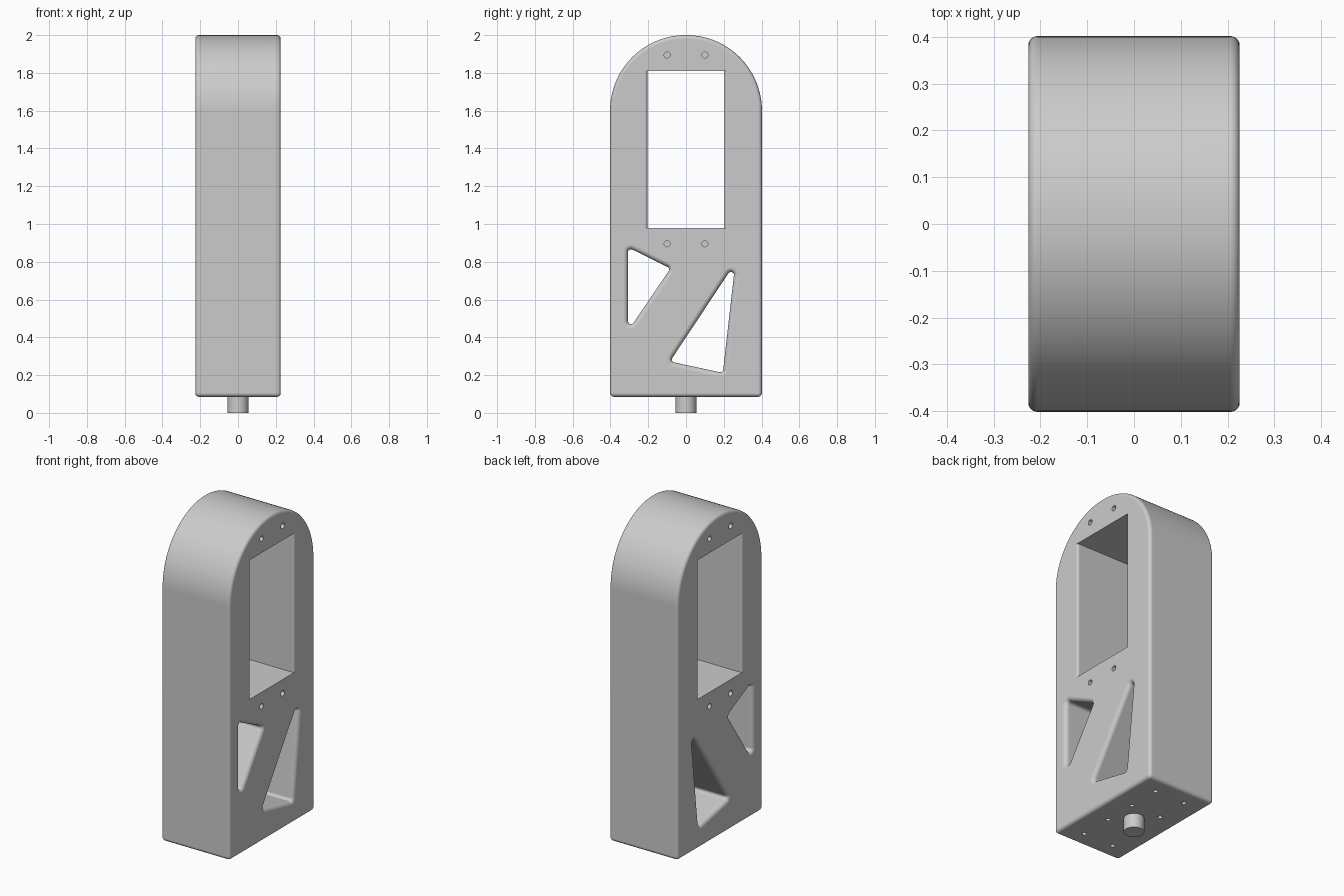
import bpy
import bmesh
from math import sin, cos, pi, atan2, sqrt
from mathutils import Vector, Matrix

if "Cube" in bpy.data.objects:
    bpy.data.objects.remove(bpy.data.objects["Cube"])

HALF_X, HALF_Y, BASE, TOP = 0.226, 0.402, 0.085, 2.0

grey = bpy.data.materials.new("plain grey")
grey.use_nodes = True
grey.diffuse_color = (0.6, 0.6, 0.6, 1)
grey.node_tree.nodes["Principled BSDF"].inputs["Base Color"].default_value = (0.6, 0.6, 0.6, 1)


def rounded(corners, grow=0.0):
    """Counter-clockwise (y, z, radius, steps) corners -> rounded outline, offset by grow."""
    out = []
    for i, (y, z, r, steps) in enumerate(corners):
        v = Vector((y, z))
        a = (v - Vector(corners[i - 1][:2])).normalized()
        b = (Vector(corners[(i + 1) % len(corners)][:2]) - v).normalized()
        half = (b - a).normalized()
        centre = v + half * r / sqrt((1 - a.dot(-b)) / 2)
        start = atan2(-a.x, a.y)
        turn = (atan2(-b.x, b.y) - start) % (2 * pi)
        for k in range(steps + 1):
            t = start + turn * k / steps
            out.append(centre + Vector((cos(t), sin(t))) * (r + grow))
    return out


def fillet(size, sign, steps=6):
    """Sections along x as (x, offset), rounding both side faces."""
    side = [(HALF_X - size + size * sin(t), sign * size * (1 - cos(t)))
            for t in (pi / 2 * k / steps for k in range(steps + 1))]
    return [(-x, d) for x, d in reversed(side)] + side


def overshoot(sections):
    d = sections[0][1]
    return [(-HALF_X - 0.05, d)] + sections + [(HALF_X + 0.05, d)]


def loft(bm, sections, outline):
    """Skin the outline through every section and cap the ends."""
    rings = [[bm.verts.new((x, p[0], p[1])) for p in outline(d)] for x, d in sections]
    for r0, r1 in zip(rings, rings[1:]):
        for i in range(len(r0)):
            j = (i + 1) % len(r0)
            bm.faces.new((r0[i], r0[j], r1[j], r1[i]))
    bm.faces.new(rings[0])
    bm.faces.new(rings[-1])


def cylinder(bm, centre, radius, depth, along_x=False, sides=16):
    turn = Matrix.Rotation(pi / 2, 4, 'Y') if along_x else Matrix()
    bmesh.ops.create_cone(bm, cap_ends=True, segments=sides, radius1=radius, radius2=radius,
                          depth=depth, matrix=Matrix.Translation(centre) @ turn)


def make_object(name, bm):
    bmesh.ops.recalc_face_normals(bm, faces=bm.faces)
    mesh = bpy.data.meshes.new(name)
    bm.to_mesh(mesh)
    bm.free()
    mesh.materials.append(grey)
    obj = bpy.data.objects.new(name, mesh)
    bpy.context.collection.objects.link(obj)
    return obj


# Arched housing with softened side edges
bm = bmesh.new()
arch = [(-HALF_Y, BASE, 0.021, 5), (HALF_Y, BASE, 0.021, 5),
        (HALF_Y, TOP, 0.4, 28), (-HALF_Y, TOP, 0.4, 28)]
loft(bm, fillet(0.02, -1), lambda d: rounded(arch, d))
housing = make_object("housing", bm)

# Openings: rectangular window and two rounded triangles
bm = bmesh.new()
loft(bm, overshoot(fillet(0.013, 1)),
     lambda d: [(-0.205 - d, 0.978), (0.205 + d, 0.978), (0.205 + d, 1.81), (-0.205 - d, 1.81)])
small_triangle = [(-0.307, 0.434), (-0.082, 0.765), (-0.307, 0.876)]
large_triangle = [(-0.085, 0.272), (0.195, 0.212), (0.261, 0.794)]
for tri in (small_triangle, large_triangle):
    corners = [(y, z, 0.016, 8) for y, z in tri]
    loft(bm, overshoot(fillet(0.025, 1)), lambda d: rounded(corners, d))

# Blind screw holes on both sides and underneath
for y in (-0.1, 0.1):
    for x in (-HALF_X, HALF_X):
        for z in (0.895, 1.895):
            cylinder(bm, (x, y, z), 0.016, 0.2, along_x=True)
for x in (-0.1, 0.1):
    for y in (-0.3, -0.1, 0.1, 0.3):
        cylinder(bm, (x, y, BASE), 0.013, 0.14)
cutter = make_object("opening_cutter", bm)
cutter.hide_render = True

cut = housing.modifiers.new("openings", 'BOOLEAN')
cut.operation = 'DIFFERENCE'
cut.solver = 'EXACT'
cut.object = cutter
bpy.context.view_layer.objects.active = housing
bpy.ops.object.modifier_apply(modifier=cut.name)
bpy.data.objects.remove(cutter)

# Mounting peg under the housing
bm = bmesh.new()
cylinder(bm, (0, 0, 0.05), 0.056, 0.1, sides=32)
peg = make_object("mounting_peg", bm)

# Smooth shading with crisp hard edges
for obj in (housing, peg):
    bpy.ops.object.select_all(action='DESELECT')
    obj.select_set(True)
    bpy.context.view_layer.objects.active = obj
    bpy.ops.object.shade_smooth_by_angle(angle=pi / 6)
    normals = obj.modifiers.new("even_shading", 'WEIGHTED_NORMAL')
    normals.keep_sharp = True
